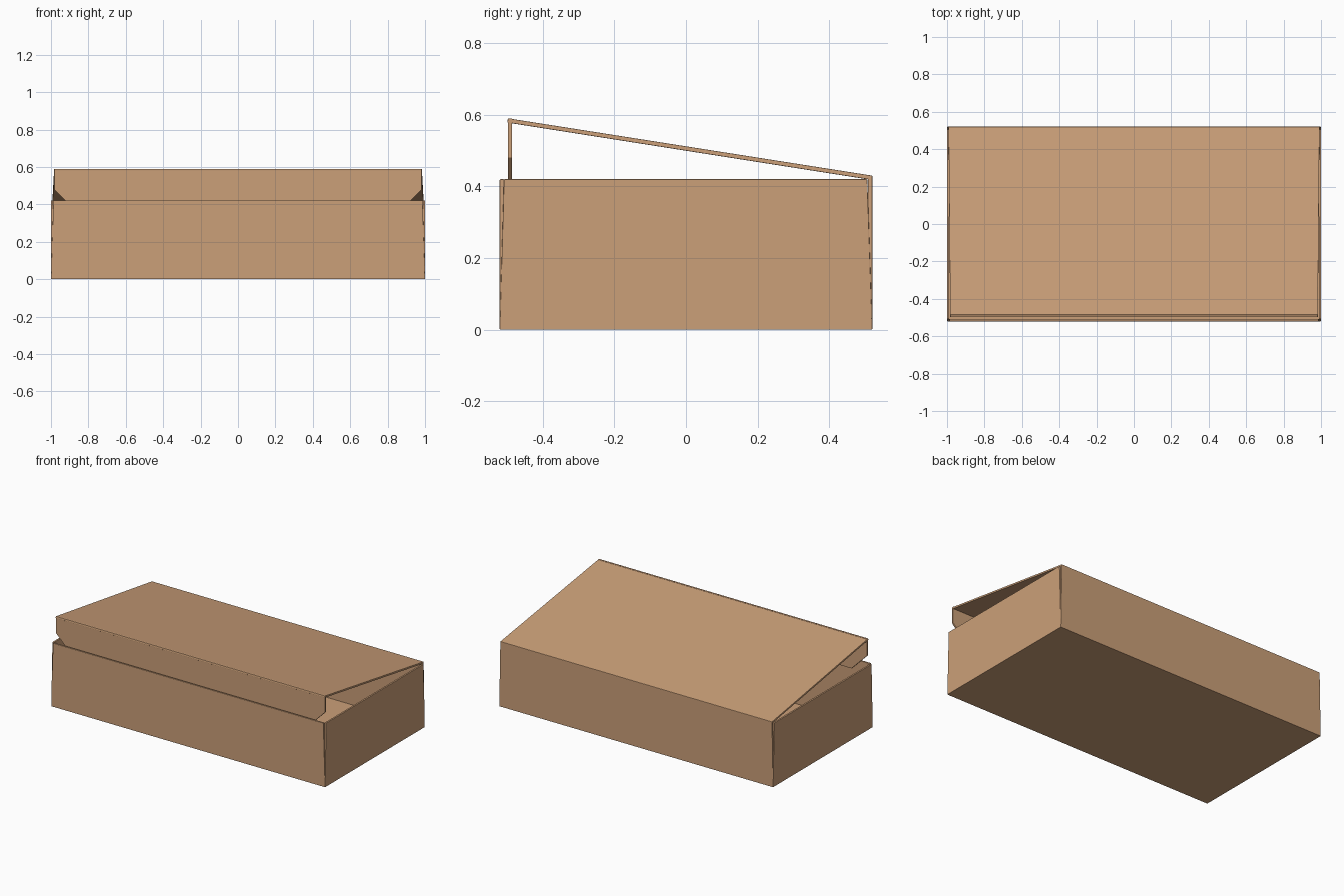
import bpy
import bmesh
from mathutils import Vector

if "Cube" in bpy.data.objects:
    bpy.data.objects.remove(bpy.data.objects["Cube"])

W, D, H = 1.0, 0.52, 0.42      # half width, half depth, wall height
T = 0.012                      # board thickness

card = bpy.data.materials.new("cardboard tan")
card.use_nodes = True
color = (0.60, 0.35, 0.19, 1)
card.diffuse_color = color
bsdf = card.node_tree.nodes["Principled BSDF"]
bsdf.inputs["Base Color"].default_value = color
bsdf.inputs["Roughness"].default_value = 0.8


def panel(name, outline, inward):
    """Cut a sheet to the outer outline and thicken it inward."""
    bm = bmesh.new()
    sheet = bm.faces.new([bm.verts.new(p) for p in outline])
    grown = bmesh.ops.extrude_face_region(bm, geom=[sheet], use_keep_orig=True)
    moved = [v for v in grown["geom"] if isinstance(v, bmesh.types.BMVert)]
    bmesh.ops.translate(bm, verts=moved, vec=Vector(inward) * T)
    bmesh.ops.recalc_face_normals(bm, faces=bm.faces)
    mesh = bpy.data.meshes.new(name)
    bm.to_mesh(mesh)
    bm.free()
    mesh.materials.append(card)
    obj = bpy.data.objects.new(name, mesh)
    bpy.context.collection.objects.link(obj)
    # Softened board edges
    bevel = obj.modifiers.new("soft_edges", "BEVEL")
    bevel.width = 0.002
    bevel.segments = 2
    return obj


def mirrored(half):
    """Complete an outline from its +x half."""
    return half + [(-x, y, z) for x, y, z in reversed(half)]


# Tray: floor and slightly tapered walls
panel("floor", mirrored([(W, -D, 0), (W, D, 0)]), (0, 0, 1))
panel("front_wall", mirrored([(W, -D, 0), (W - 0.013, -D, H)]), (0, 1, 0))
panel("back_wall", mirrored([(W, D, 0), (W - 0.008, D, H + 0.01)]), (0, -1, 0))
for name, s in (("left_wall", 1), ("right_wall", -1)):
    x = s * W
    panel(name, [(x, -D, 0), (x, D, 0), (x, D - 0.014, H), (x, 0.012 - D, H)],
          (-s, 0, 0))

# Lid hinged on the back wall, propped open at the front
LID_Y, LID_Z, LID_X = -0.497, 0.59, 0.983
panel("lid", mirrored([(W - 0.008, D, H + 0.01), (LID_X, LID_Y, LID_Z)]),
      (0, -0.15, -1))

# Tuck flap with cut corners, hanging inside the front wall
CUT = 0.115
panel("tuck_flap", mirrored([(LID_X, LID_Y, LID_Z), (LID_X, LID_Y, 0.48),
                             (LID_X - CUT, LID_Y, 0.48 - CUT)]), (0, 1, 0))
